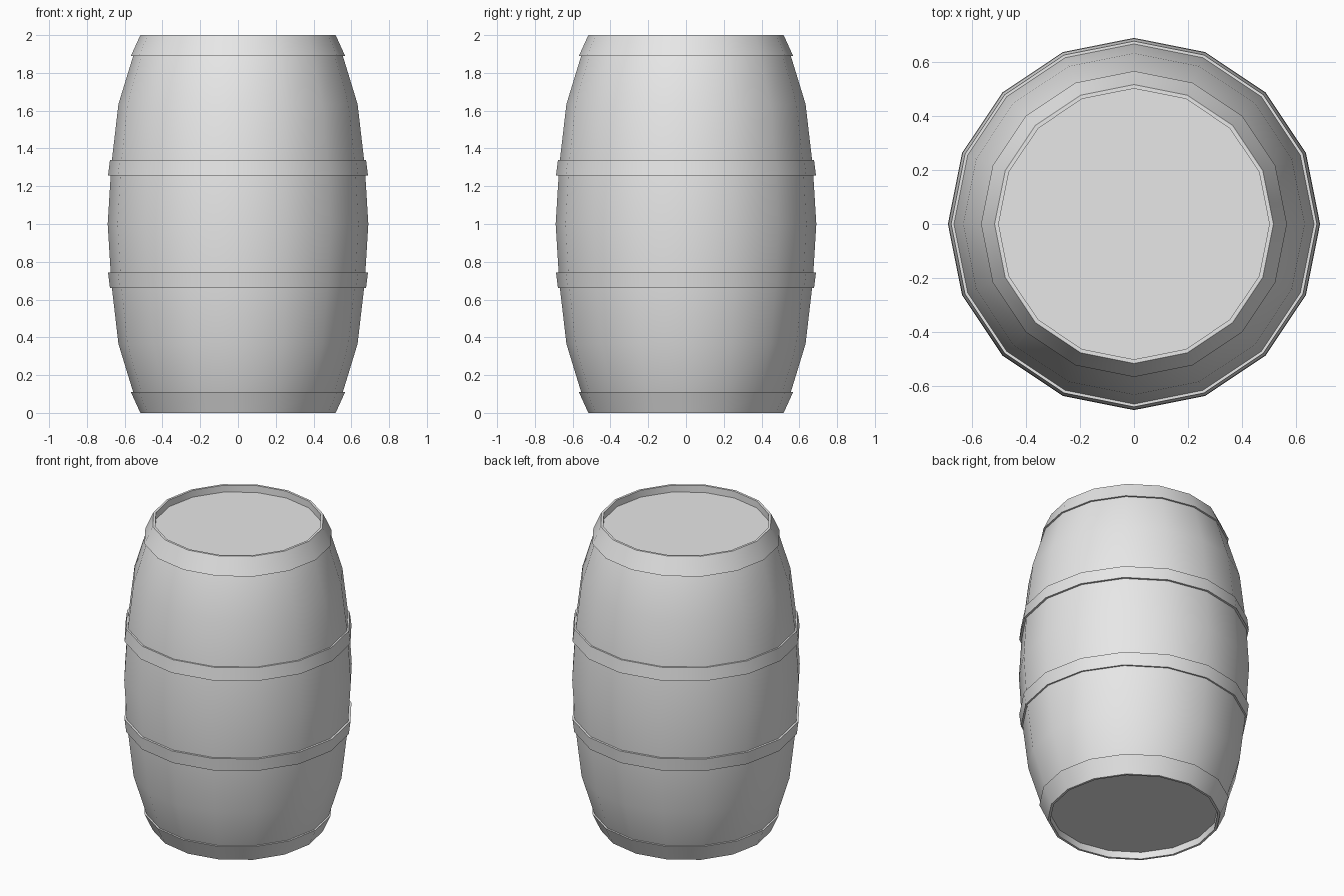
import bpy, bmesh, math

cube = bpy.data.objects.get("Cube")
if cube:
    bpy.data.objects.remove(cube, do_unlink=True)

SIDES = 16
HEIGHT = 2.0

grey = bpy.data.materials.new("light_grey")
grey.use_nodes = True
grey.diffuse_color = (0.8, 0.8, 0.8, 1)
grey.node_tree.nodes["Principled BSDF"].inputs["Base Color"].default_value = (0.8, 0.8, 0.8, 1)


def lathe(name, profile, closed):
    """Spin a (radius, height) profile around the z axis."""
    bm = bmesh.new()
    verts = [bm.verts.new((r, 0, z)) for r, z in profile]
    pairs = list(zip(verts, verts[1:]))
    if closed:
        pairs.append((verts[-1], verts[0]))
    edges = [bm.edges.new(p) for p in pairs]
    bmesh.ops.spin(bm, geom=verts + edges, cent=(0, 0, 0), axis=(0, 0, 1),
                   angle=math.tau, steps=SIDES, use_duplicate=False)
    bmesh.ops.remove_doubles(bm, verts=bm.verts, dist=0.0005)
    bmesh.ops.recalc_face_normals(bm, faces=bm.faces)
    mesh = bpy.data.meshes.new(name)
    bm.to_mesh(mesh)
    bm.free()
    mesh.materials.append(grey)
    obj = bpy.data.objects.new(name, mesh)
    bpy.context.collection.objects.link(obj)
    bpy.ops.object.select_all(action='DESELECT')
    obj.select_set(True)
    bpy.context.view_layer.objects.active = obj
    bpy.ops.object.shade_smooth_by_angle(angle=math.radians(30))
    return obj


def flip(profile):
    """Mirror a profile about the middle height."""
    return [(r, HEIGHT - z) for r, z in reversed(profile)]


# Bulging body with a recessed head at each end
lower = [(0, 0.045), (0.502, 0.045), (0.502, 0), (0.508, 0),
         (0.555, 0.11), (0.633, 0.365), (0.671, 0.69)]
lathe("barrel_body", lower + [(0.69, 1.0)] + flip(lower), False)

# Hoops, each built for the lower half and mirrored to the upper half
end_hoop = [(0.504, 0), (0.517, 0), (0.567, 0.11), (0.55, 0.11)]
middle_hoop = [(0.655, 0.66), (0.678, 0.66), (0.688, 0.743), (0.665, 0.743)]
for label, hoop in (("end_hoop", end_hoop), ("middle_hoop", middle_hoop)):
    lathe("lower_" + label, hoop, True)
    lathe("upper_" + label, flip(hoop), True)
